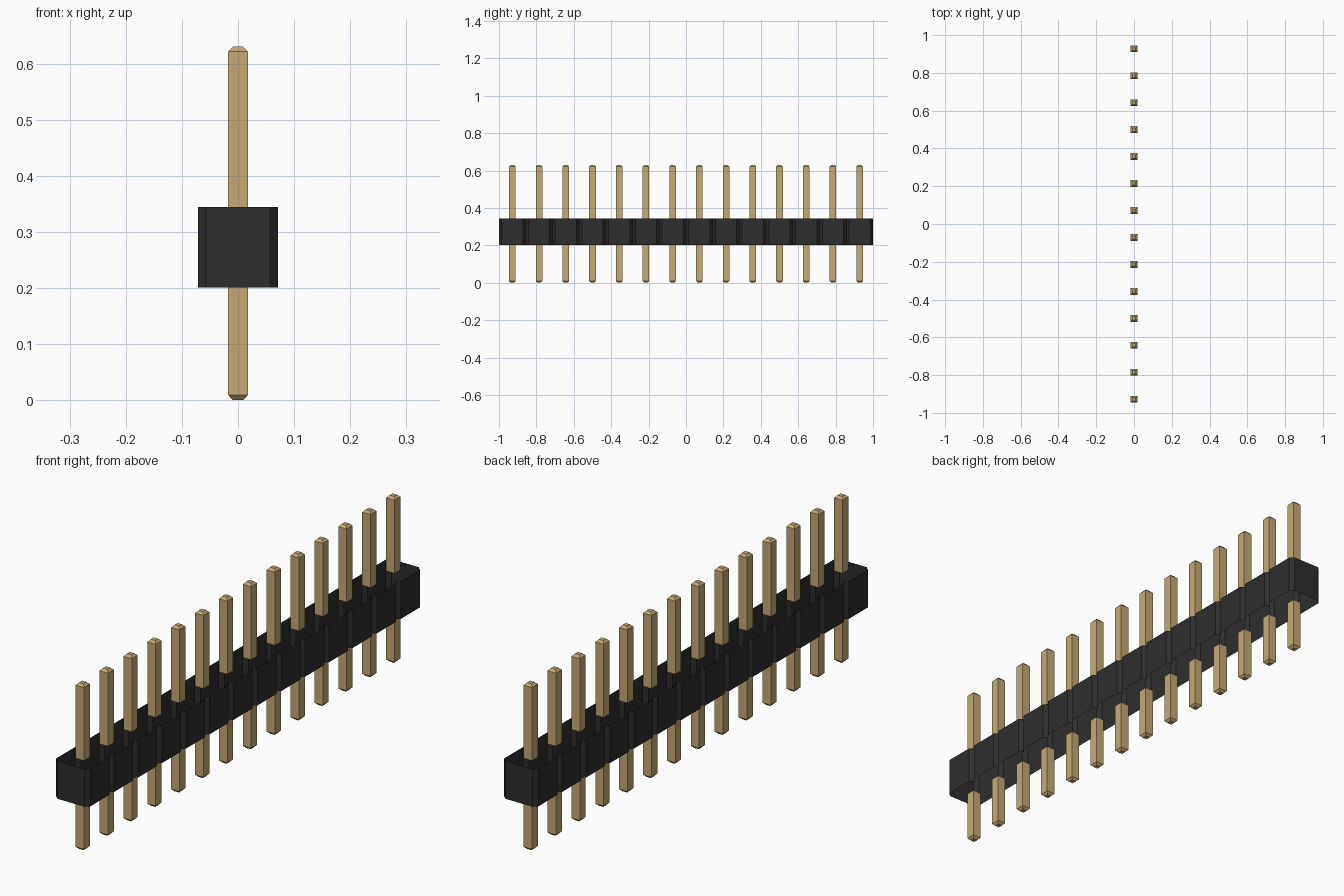
import bpy
import bmesh

if "Cube" in bpy.data.objects:
    bpy.data.objects.remove(bpy.data.objects["Cube"], do_unlink=True)

COUNT = 14
PITCH = 2.0 / COUNT
HALF = PITCH / 2
CHAMFER = 0.0145
BODY_Z = (0.201, 0.344)
TOP_Z = 0.63
PIN_HALF, TIP_HALF, TIP_LEN = 0.0175, 0.009, 0.009


def make_material(name, rgb):
    mat = bpy.data.materials.new(name)
    mat.use_nodes = True
    mat.diffuse_color = (*rgb, 1)
    mat.node_tree.nodes["Principled BSDF"].inputs["Base Color"].default_value = (*rgb, 1)
    return mat


def loft(name, rings, mat, cap_first=False, cap_last=False):
    """Skin closed rings of points, with optional end caps."""
    bm = bmesh.new()
    loops = [[bm.verts.new(p) for p in ring] for ring in rings]
    for a, b in zip(loops, loops[1:]):
        for i in range(len(a)):
            j = (i + 1) % len(a)
            bm.faces.new((a[i], a[j], b[j], b[i]))
    if cap_first:
        bm.faces.new(loops[0][::-1])
    if cap_last:
        bm.faces.new(loops[-1])
    mesh = bpy.data.meshes.new(name)
    bm.to_mesh(mesh)
    bm.free()
    mesh.materials.append(mat)
    obj = bpy.data.objects.new(name, mesh)
    bpy.context.collection.objects.link(obj)
    return obj


def square(half, y, z):
    return [(-half, y - half, z), (half, y - half, z), (half, y + half, z), (-half, y + half, z)]


black = make_material("black_plastic", (0.027, 0.027, 0.027))
gold = make_material("gold_metal", (0.56, 0.40, 0.175))

# Housing: notched strip of chamfered cells, open at top and bottom
side = []
for i in range(COUNT):
    y0 = -1 + i * PITCH
    y1 = y0 + PITCH
    cell = [(HALF - CHAMFER, y0), (HALF, y0 + CHAMFER), (HALF, y1 - CHAMFER)]
    side += cell
side.append((HALF - CHAMFER, 1.0))
outline = side + [(-x, y) for x, y in reversed(side)]
loft("housing", [[(x, y, z) for x, y in outline] for z in BODY_Z], black)

# Pins: separate upper and lower lengths with tapered tips
for i in range(COUNT):
    y = -1 + (i + 0.5) * PITCH
    loft(f"upper_pin_{i + 1}",
         [square(PIN_HALF, y, BODY_Z[1]), square(PIN_HALF, y, TOP_Z - TIP_LEN),
          square(TIP_HALF, y, TOP_Z)], gold, cap_last=True)
    loft(f"lower_pin_{i + 1}",
         [square(TIP_HALF, y, 0), square(PIN_HALF, y, TIP_LEN),
          square(PIN_HALF, y, BODY_Z[0])], gold, cap_first=True)
